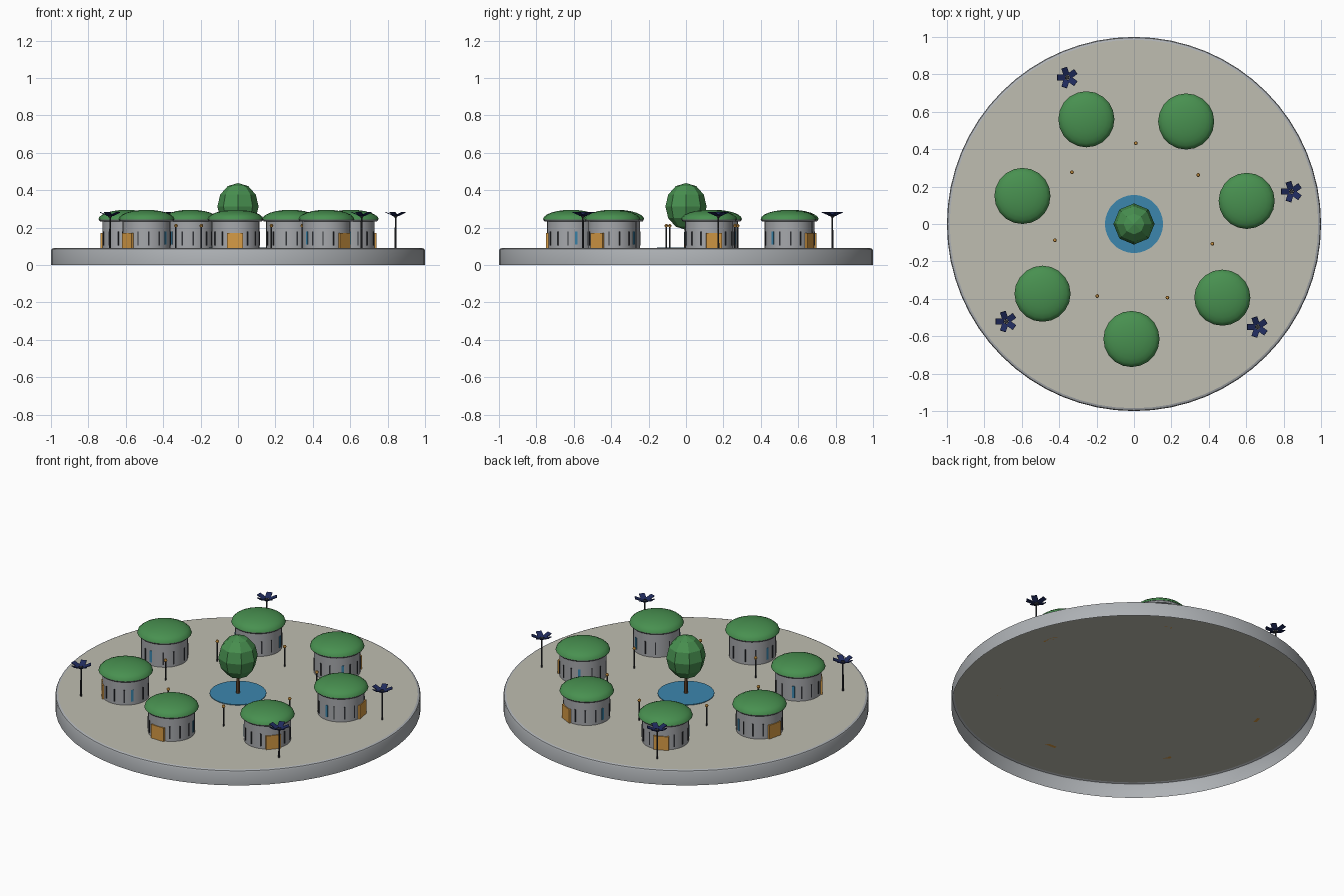
import bpy, math
from mathutils import Matrix, Vector

if "Cube" in bpy.data.objects:
    bpy.data.objects.remove(bpy.data.objects["Cube"])


def mat(name, r, g, b):
    m = bpy.data.materials.new(name)
    m.diffuse_color = (r, g, b, 1)
    m.use_nodes = True
    m.node_tree.nodes["Principled BSDF"].inputs["Base Color"].default_value = m.diffuse_color
    return m


PAVING = mat("beige_paving", 0.52, 0.51, 0.44)
STONE = mat("light_grey_stone", 0.42, 0.44, 0.46)
WALL = mat("grey_wall", 0.38, 0.39, 0.41)
GREEN = mat("green", 0.065, 0.28, 0.08)
WATER = mat("water_blue", 0.045, 0.24, 0.42)
AMBER = mat("amber", 0.68, 0.33, 0.06)
NAVY = mat("panel_navy", 0.014, 0.024, 0.11)
DARK = mat("dark_metal", 0.03, 0.032, 0.038)
BARK = mat("bark_brown", 0.16, 0.08, 0.035)
TOP = 0.09


def add(name, verts, faces, material, smooth=False, angle=40):
    me = bpy.data.meshes.new(name)
    me.from_pydata(verts, [], faces)
    me.materials.append(material)
    ob = bpy.data.objects.new(name, me)
    bpy.context.collection.objects.link(ob)
    if smooth:
        bpy.ops.object.select_all(action='DESELECT')
        ob.select_set(True)
        bpy.context.view_layer.objects.active = ob
        bpy.ops.object.shade_smooth_by_angle(angle=math.radians(angle))
    return ob


def lathe(name, profile, n, material, at=(0, 0), smooth=True, turn=0.0):
    """Revolve (radius, z) points listed bottom to top; radius 0 is a pole."""
    verts, rings, faces = [], [], []
    for r, z in profile:
        if r == 0:
            rings.append([len(verts)] * n)
            verts.append((at[0], at[1], z))
        else:
            rings.append(list(range(len(verts), len(verts) + n)))
            for i in range(n):
                a = turn + 2 * math.pi * i / n
                verts.append((at[0] + r * math.cos(a), at[1] + r * math.sin(a), z))
    for lo, hi in zip(rings, rings[1:]):
        for i in range(n):
            j = (i + 1) % n
            f = list(dict.fromkeys((lo[i], lo[j], hi[j], hi[i])))
            faces.append(f)
    return add(name, verts, faces, material, smooth)


def box(name, size, matrix, material):
    v = [matrix @ Vector((x * size[0] / 2, y * size[1] / 2, z * size[2] / 2))
         for x in (-1, 1) for y in (-1, 1) for z in (-1, 1)]
    f = [(0, 1, 3, 2), (4, 6, 7, 5), (0, 4, 5, 1), (2, 3, 7, 6), (0, 2, 6, 4), (1, 5, 7, 3)]
    return add(name, v, f, material)


def polar(r, a):
    return (r * math.cos(a), r * math.sin(a))


def on_wall(name, centre, ang, radius, width, height, depth, z0, material):
    """Upright plate facing outward on a round wall."""
    m = (Matrix.Translation((centre[0], centre[1], 0)) @ Matrix.Rotation(ang, 4, 'Z')
         @ Matrix.Translation((radius, 0, z0 + height / 2)))
    return box(name, (depth, width, height), m, material)


# Open-bottomed round platform: stone rim and paved top
lathe("platform_rim", [(1, 0), (1, 0.078), (0.996, 0.086), (0.985, TOP)], 64, STONE)
lathe("paving", [(0.985, TOP), (0, TOP)], 64, PAVING)

# Pond with central tree
lathe("pond", [(0.155, TOP), (0.155, TOP + 0.004), (0, TOP + 0.004)], 48, WATER)
lathe("tree_trunk", [(0.012, TOP), (0.008, 0.22)], 8, BARK)
crown = [(0.11 * math.cos(math.radians(t)), 0.313 + 0.125 * math.sin(math.radians(t)))
         for t in range(-60, 61, 30)]
lathe("tree_crown", [(0, 0.188)] + crown + [(0, 0.438)], 8, GREEN, smooth=False)

# Ring of seven round houses with doors facing outward
STEP = 2 * math.pi / 7
START = math.radians(11.6)
for k in range(7):
    a = START + k * STEP
    c = polar(0.615, a)
    lathe(f"house_wall_{k}", [(0.128, TOP), (0.128, 0.24)], 32, WALL, c)
    lathe(f"house_eave_{k}", [(0.126, 0.232), (0.141, 0.233), (0.147, 0.24),
                              (0.146, 0.247), (0.13, 0.252)], 32, STONE, c)
    dome = [(0.15 * math.cos(math.radians(t)), 0.243 + 0.052 * math.sin(math.radians(t)))
            for t in range(0, 90, 15)]
    lathe(f"house_roof_{k}", [(0.13, 0.243)] + dome + [(0, 0.295)], 20, GREEN, c)
    on_wall(f"door_{k}", c, a, 0.123, 0.085, 0.082, 0.018, TOP, AMBER)
    # Narrow window slits around the wall
    for s in (-1, 1):
        for d in (32, 58, 84, 136, 162):
            on_wall(f"window_slit_{k}", c, a + s * math.radians(d), 0.1275,
                    0.007, 0.075, 0.006, 0.105, DARK)
        on_wall(f"window_glass_{k}", c, a + s * math.radians(104), 0.1275,
                0.014, 0.07, 0.006, 0.11, WATER)
    # Lamp post in the gap between houses
    p = polar(0.432, a + STEP / 2)
    lathe(f"lamp_post_{k}", [(0.004, TOP), (0.004, 0.205)], 8, DARK, p)
    lathe(f"lamp_globe_{k}", [(0, 0.2), (0.007, 0.203), (0.01, 0.21), (0.007, 0.217),
                              (0, 0.22)], 10, AMBER, p)

# Solar flowers: pole with five upturned panel petals
for k in (0, 2, 4, 6):
    p = polar(0.86, START + k * STEP)
    lathe(f"flower_pole_{k}", [(0.005, TOP), (0.004, 0.262)], 8, DARK, p)
    lathe(f"flower_hub_{k}", [(0, 0.252), (0.011, 0.256), (0.011, 0.266), (0, 0.27)], 10, DARK, p)
    for i in range(5):
        m = (Matrix.Translation((p[0], p[1], 0.26))
             @ Matrix.Rotation(math.radians(36 + 72 * i), 4, 'Z')
             @ Matrix.Rotation(math.radians(-22), 4, 'Y')
             @ Matrix.Translation((0.036, 0, 0)))
        box(f"flower_petal_{k}_{i}", (0.046, 0.032, 0.004), m, NAVY)
